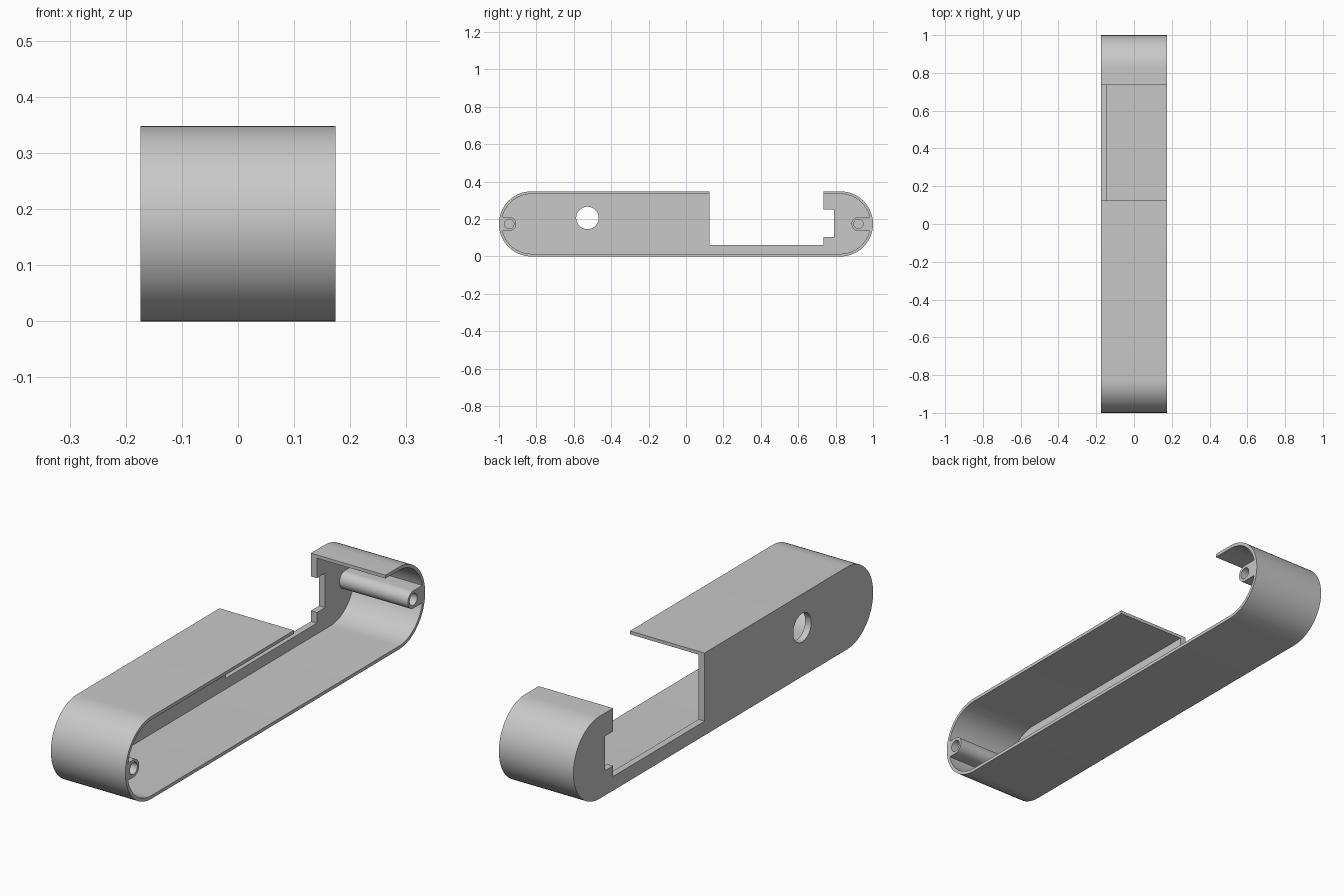
import bpy
import bmesh
from math import pi, sin, cos, radians

if "Cube" in bpy.data.objects:
    bpy.data.objects.remove(bpy.data.objects["Cube"])

W = 0.174          # half width, also the end radius
WALL = 0.014       # rim thickness
PLATE = 0.028      # side plate thickness
OPEN = 0.3         # cutters run past the open side

grey = bpy.data.materials.new("plain grey")
grey.diffuse_color = (0.58, 0.58, 0.58, 1)
grey.use_nodes = True
grey.node_tree.nodes["Principled BSDF"].inputs["Base Color"].default_value = (0.58, 0.58, 0.58, 1)


def capsule(ya, yb, z, r, n=32):
    """Outline in y and z with a half circle at each end."""
    pts = []
    for y, start in ((yb, -pi / 2), (ya, pi / 2)):
        steps = n + 1 if ya != yb else n
        for i in range(steps):
            a = start + pi * i / n
            pts.append((y + r * cos(a), z + r * sin(a)))
    return pts


def prism(name, outline, x0, x1):
    """Extrude a y-z outline along x."""
    bm = bmesh.new()
    face = bm.faces.new([bm.verts.new((x0, y, z)) for y, z in outline])
    new = bmesh.ops.extrude_face_region(bm, geom=[face])["geom"]
    verts = [v for v in new if isinstance(v, bmesh.types.BMVert)]
    bmesh.ops.translate(bm, verts=verts, vec=(x1 - x0, 0, 0))
    bmesh.ops.recalc_face_normals(bm, faces=bm.faces)
    mesh = bpy.data.meshes.new(name)
    bm.to_mesh(mesh)
    bm.free()
    mesh.materials.append(grey)
    obj = bpy.data.objects.new(name, mesh)
    bpy.context.collection.objects.link(obj)
    return obj


def cut(target, cutter):
    """Subtract the cutter, bake the result and discard the cutter."""
    mod = target.modifiers.new("cut", 'BOOLEAN')
    mod.operation = 'DIFFERENCE'
    mod.solver = 'EXACT'
    mod.object = cutter
    cutter.hide_render = True
    bpy.context.view_layer.update()
    graph = bpy.context.evaluated_depsgraph_get()
    mesh = bpy.data.meshes.new_from_object(target.evaluated_get(graph))
    target.modifiers.clear()
    target.data = mesh
    bpy.data.objects.remove(cutter)


# Solid long body with round ends
body = prism("enclosure_body", capsule(W - 1, 1 - W, W, W), -W, W)

# Cavity, open on the +x side, leaving a screw post at each end
cavity = prism("cavity", capsule(W - 1, 1 - W, W, W - WALL), PLATE - W, OPEN)
posts = ((-0.945, -1), (0.922, 1))
for y, side in posts:
    ends = sorted((y, y + side * 0.2))
    cut(cavity, prism("post", capsule(ends[0], ends[1], W, 0.037), -OPEN, OPEN + 0.1))
cut(body, cavity)

# Blind screw holes in the posts
for y, side in posts:
    cut(body, prism("screw_hole", capsule(y, y, W, 0.025, 16), PLATE - W, OPEN))

# Stepped opening through the roof and side plate
opening = [(0.125, 0.06), (0.735, 0.06), (0.735, 0.105), (0.79, 0.105),
           (0.79, 0.25), (0.735, 0.25), (0.735, 0.5), (0.125, 0.5)]
cut(body, prism("opening", opening, -OPEN, OPEN))

# Round hole in the side plate
cut(body, prism("round_hole", capsule(-0.527, -0.527, 0.206, 0.06), -OPEN, 0))

bpy.ops.object.select_all(action='DESELECT')
body.select_set(True)
bpy.context.view_layer.objects.active = body
bpy.ops.object.shade_smooth_by_angle(angle=radians(30))
